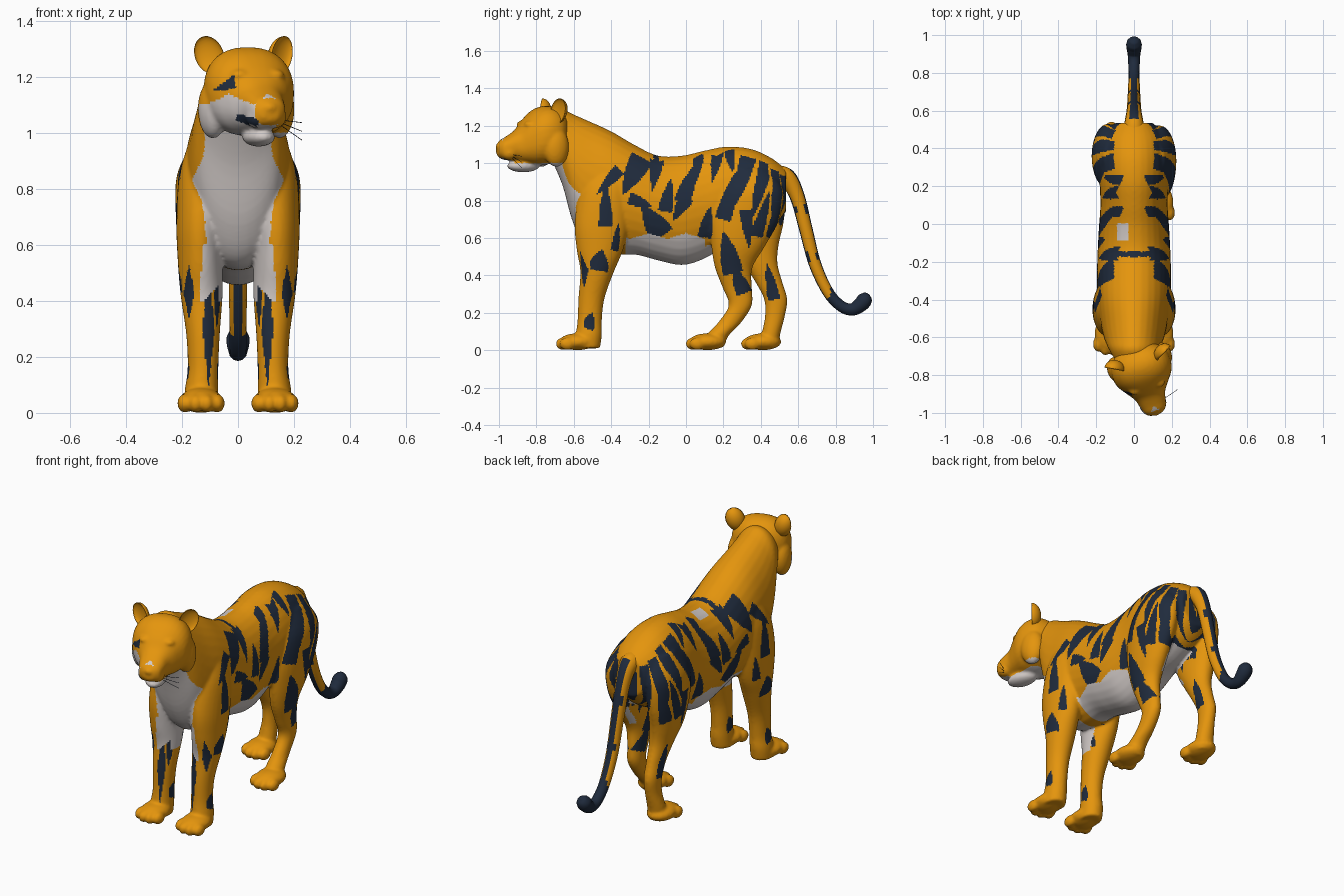
import bpy, bmesh, math
from mathutils import Matrix, Vector


def material(name, rgb):
    m = bpy.data.materials.new(name)
    m.diffuse_color = (*rgb, 1)
    return m


MATS = [material("orange fur", (0.78, 0.30, 0.004)),
        material("dark stripe", (0.014, 0.024, 0.046)),
        material("pale fur", (0.64, 0.59, 0.57))]
ORANGE, DARK, PALE = 0, 1, 2


# ---------- helpers ----------
def spline(keys, steps=5):
    """Smoothly interpolate a list of equal-length tuples."""
    out = []
    for i in range(len(keys) - 1):
        p0, p1, p2 = keys[max(i - 1, 0)], keys[i], keys[i + 1]
        p3 = keys[min(i + 2, len(keys) - 1)]
        for s in range(steps):
            t = s / steps
            out.append([0.5 * (2 * b + (c - a) * t + (2 * a - 5 * b + 4 * c - d) * t * t
                               + (3 * b - a - 3 * c + d) * t ** 3)
                        for a, b, c, d in zip(p0, p1, p2, p3)])
    return out + [list(keys[-1])]


def loft(bm, rings, power=1.0, n=32):
    """Closed skin over rings given as (centre, axis_a, axis_b); power < 1 squares the rings."""
    def sq(v):
        return math.copysign(abs(v) ** power, v)
    loops = []
    for c, a, b in rings:
        loops.append([bm.verts.new(c + a * sq(math.cos(2 * math.pi * k / n)) + b * sq(math.sin(2 * math.pi * k / n)))
                      for k in range(n)])
    faces = [bm.faces.new(loops[0][::-1]), bm.faces.new(loops[-1])]
    for p, q in zip(loops, loops[1:]):
        faces += [bm.faces.new((p[k], p[(k + 1) % n], q[(k + 1) % n], q[k])) for k in range(n)]
    bmesh.ops.recalc_face_normals(bm, faces=faces)


def long_loft(bm, keys, power=1.0):
    """Keys (y, bottom, top, half width): rings facing along y."""
    loft(bm, [(Vector((0, y, (lo + hi) / 2)), Vector((w, 0, 0)), Vector((0, 0, (hi - lo) / 2)))
              for y, lo, hi, w in spline(keys)], power)


def leg_loft(bm, side, keys):
    """Keys (x, y, z, half width, half depth): horizontal rings."""
    loft(bm, [(Vector((side * x, y, z)), Vector((rx, 0, 0)), Vector((0, ry, 0)))
              for x, y, z, rx, ry in spline(keys)])


def ball(bm, c, r):
    return bmesh.ops.create_uvsphere(bm, u_segments=24, v_segments=14, radius=1,
                                     matrix=Matrix.Translation(c) @ Matrix.Diagonal((*r, 1)))["verts"]


def paw(bm, x, y):
    ball(bm, (x, y, 0.045), (0.077, 0.1, 0.045))
    for dx, dy in ((-0.058, 0.02), (-0.02, 0), (0.02, 0), (0.058, 0.02)):
        ball(bm, (x + dx, y - 0.075 + dy, 0.034), (0.027, 0.042, 0.034))


def bake(ob, rule):
    """Apply modifiers, then colour faces by rule."""
    dg = bpy.context.evaluated_depsgraph_get()
    me = bpy.data.meshes.new_from_object(ob.evaluated_get(dg))
    ob.modifiers.clear()
    ob.data = me
    me.materials.clear()
    for m in MATS:
        me.materials.append(m)
    for p in me.polygons:
        p.material_index = rule(p.center, p.normal)
    me.shade_smooth()


def finish(bm, name, rule, voxel=None):
    """Make an object and optionally fuse its shells."""
    me = bpy.data.meshes.new(name)
    bm.to_mesh(me)
    bm.free()
    ob = bpy.data.objects.new(name, me)
    bpy.context.collection.objects.link(ob)
    if voxel:
        r = ob.modifiers.new("fuse", "REMESH")
        r.mode, r.voxel_size = "VOXEL", voxel
        s = ob.modifiers.new("soften", "SMOOTH")
        s.factor, s.iterations = 0.5, 7
    bake(ob, rule)


# ---------- fur pattern ----------
# stripe wedges on the flank: wide end (y, z), point (y, z), width
WEDGES = [(-.43, .67, -.43, .90, .07), (-.36, .96, -.48, .83, .06), (-.24, 1.02, -.34, .83, .11),
          (-.30, .81, -.18, .77, .06), (-.13, .62, -.24, .78, .12), (-.15, 1.04, -.18, .85, .07),
          (-.11, .75, -.08, .92, .07), (-.02, .80, .06, 1.01, .08), (.0, .81, -.07, .69, .07),
          (.07, 1.04, .05, .89, .05), (.10, .61, .13, .77, .07), (.17, 1.06, .14, .90, .06),
          (.20, .71, .27, .96, .08), (.25, .42, .20, .64, .10), (.23, 1.07, .25, .95, .05),
          (.33, 1.02, .26, .77, .08), (.32, .74, .34, .54, .06), (.43, .99, .35, .70, .07),
          (.38, .62, .45, .86, .06), (.52, .95, .46, .69, .08), (.46, .61, .51, .82, .06),
          (.60, .92, .57, .64, .07), (.69, .70, .66, .92, .06), (-.47, .43, -.45, .54, .10),
          (-.53, .12, -.50, .20, .07), (-.38, .54, -.36, .68, .04), (.31, .31, .25, .45, .08),
          (.47, .28, .43, .47, .06)]


def tri(t):
    return abs((t % 1) * 2 - 1)


def in_wedge(y, z):
    for y0, z0, y1, z1, w in WEDGES:
        dy, dz = y1 - y0, z1 - z0
        ln = math.hypot(dy, dz)
        t = ((y - y0) * dy + (z - z0) * dz) / ln ** 2
        if -0.05 < t < 1 and abs((y - y0) * dz - (z - z0) * dy) / ln < 0.54 * w * (1 - t ** 2):
            return True
    return False


def body_rule(c, n):
    x, y, z = c
    ax = abs(x)
    # chest, inner forelegs, belly, groin and a patch on the back
    chest = max(0.15 - 0.3 * abs(z - 0.83), 0.105) + 0.015 * tri(z * 6)
    if y < -0.53 and 0.6 < z < 1.05 and ax < chest and n.y < 0.3:
        return PALE
    if y < -0.4 and 0.4 < z <= 0.6 and n.y < 0.3:
        if abs(ax - 0.03 - 0.5 * (0.6 - z)) < 0.095 * (z - 0.38) / 0.22 or ax < 0.07:
            return PALE
    if -0.32 < y < 0.13 and 0.43 < z < 0.595 + 0.03 * tri(y * 5) and (y < 0.1 or ax < 0.1):
        return PALE
    if 0.1 < y < 0.42 and z > 0.48 and n.z < -0.25 and ax < 0.11:
        return PALE
    if abs(x + 0.06) < 0.03 and abs(y + 0.04) < 0.045 and z > 0.9:
        return PALE
    # streaks down the front of the forelegs
    if y < -0.3 and z < 0.55 and n.y < -0.35:
        for cx, cz, w, h in ((0.105, 0.3, 0.022, 0.21), (0.175, 0.43, 0.02, 0.1), (0.075, 0.4, 0.012, 0.1)):
            if abs(ax - cx) < w * (1 - abs(z - cz) / h):
                return DARK
        return ORANGE
    # flank stripes, wrapped round the rump and kept off the spine
    if y > -0.2 and n.z > 0.6 and ax < 0.055 + 0.04 * tri(y * 6):
        return DARK if abs(y + 0.16) < 0.013 else ORANGE
    wrap = min(max((y - 0.38) * 8, 0), 1) * max(0.17 - ax, 0) if z > 0.5 else 0
    return DARK if in_wedge(y + wrap, z) else ORANGE


# ---------- body: torso and legs fused ----------
bm = bmesh.new()
long_loft(bm, [(-0.72, 1.02, 1.26, 0.10), (-0.66, 0.88, 1.285, 0.135), (-0.60, 0.67, 1.26, 0.16),
               (-0.52, 0.54, 1.225, 0.178), (-0.40, 0.51, 1.17, 0.193), (-0.27, 0.51, 1.095, 0.196),
               (-0.15, 0.48, 1.04, 0.193), (-0.02, 0.455, 1.04, 0.186), (0.10, 0.49, 1.067, 0.178),
               (0.22, 0.56, 1.088, 0.182), (0.35, 0.60, 1.075, 0.182), (0.46, 0.66, 1.025, 0.16),
               (0.535, 0.74, 0.965, 0.10)])
for side in (-1, 1):
    leg_loft(bm, side, [(0.10, -0.42, 0.98, 0.07, 0.10), (0.12, -0.43, 0.85, 0.09, 0.14),
                        (0.135, -0.45, 0.68, 0.085, 0.145), (0.135, -0.46, 0.54, 0.08, 0.125),
                        (0.13, -0.475, 0.42, 0.075, 0.09), (0.125, -0.505, 0.28, 0.06, 0.07),
                        (0.125, -0.515, 0.16, 0.055, 0.065), (0.13, -0.52, 0.08, 0.06, 0.07),
                        (0.13, -0.53, 0.01, 0.06, 0.07)])
    paw(bm, side * 0.132, -0.58)
# forward hind leg
leg_loft(bm, 1, [(0.09, 0.34, 0.97, 0.07, 0.11), (0.13, 0.345, 0.85, 0.088, 0.175),
                 (0.14, 0.315, 0.70, 0.082, 0.185), (0.135, 0.28, 0.56, 0.075, 0.145),
                 (0.125, 0.255, 0.44, 0.06, 0.10), (0.12, 0.275, 0.33, 0.046, 0.078),
                 (0.12, 0.29, 0.24, 0.043, 0.062), (0.12, 0.235, 0.15, 0.043, 0.062),
                 (0.125, 0.17, 0.08, 0.05, 0.06), (0.125, 0.14, 0.015, 0.05, 0.06)])
paw(bm, 0.132, 0.115)
# rearward hind leg
leg_loft(bm, -1, [(0.09, 0.36, 0.97, 0.07, 0.10), (0.13, 0.36, 0.85, 0.088, 0.165),
                  (0.14, 0.36, 0.70, 0.082, 0.165), (0.135, 0.37, 0.56, 0.075, 0.125),
                  (0.125, 0.40, 0.46, 0.06, 0.09), (0.12, 0.445, 0.36, 0.046, 0.072),
                  (0.12, 0.48, 0.27, 0.043, 0.062), (0.12, 0.475, 0.18, 0.042, 0.053),
                  (0.125, 0.455, 0.09, 0.05, 0.05), (0.125, 0.44, 0.015, 0.05, 0.05)])
paw(bm, -0.132, 0.41)
finish(bm, "body", body_rule, 0.0082)

# ---------- head, turned to one side ----------
TURN = Matrix.Translation((0.012, -0.68, 0)) @ Matrix.Rotation(math.radians(18), 4, "Z")
UNTURN = TURN.inverted()


def head_rule(c, n):
    x, y, z = UNTURN @ c
    if y < -0.08 and -0.16 < x < -0.09 and abs(z - 1.165 - 0.55 * (x + 0.125)) < 0.35 * (x + 0.16):
        return DARK    # brow mark
    if y < -0.2 and abs(x + 0.065) < 0.024 and abs(z - 1.045 + 0.5 * (x + 0.065)) < 0.012:
        return DARK    # mouth corner
    if z < 1.0 and y > -0.30 and n.z < 0.6:
        return PALE    # jaw
    if x < 0.03 and z < 1.10 + 0.04 * tri(x * 9) and -0.325 < y < -0.05:
        return PALE    # cheek and muzzle side
    return ORANGE


bm = bmesh.new()
long_loft(bm, [(0.03, 1.06, 1.25, 0.09), (-0.02, 1.01, 1.293, 0.145), (-0.08, 0.99, 1.306, 0.162),
               (-0.14, 0.99, 1.285, 0.152), (-0.195, 1.0, 1.235, 0.115), (-0.24, 1.01, 1.18, 0.083),
               (-0.29, 1.02, 1.145, 0.07), (-0.325, 1.025, 1.125, 0.058), (-0.345, 1.045, 1.10, 0.03)], 0.85)
ball(bm, (0, -0.20, 0.985), (0.055, 0.09, 0.034))               # lower jaw
for s in (-1, 1):
    ball(bm, (s * 0.125, -0.055, 1.085), (0.052, 0.07, 0.105))   # cheek ruff
    ball(bm, (s * 0.030, -0.285, 1.055), (0.043, 0.05, 0.040))   # muzzle pad
    ball(bm, (s * 0.065, -0.185, 1.205), (0.035, 0.03, 0.022))   # brow
ball(bm, (0, -0.335, 1.09), (0.026, 0.018, 0.018))              # nose
bm.transform(TURN)
finish(bm, "head", head_rule, 0.0078)

# ---------- ears: cupped ovals ----------
for s, name in ((-1, "right_ear"), (1, "left_ear")):
    bm = bmesh.new()
    for v in ball(bm, (0, 0, 0), (0.052, 0.05, 0.07)):
        if v.co.y < 0:
            v.co.y *= -0.45
    bm.transform(TURN @ Matrix.Translation((s * 0.137, -0.05, 1.278)) @ Matrix.Rotation(s * 0.5, 4, "Z")
                 @ Matrix.Rotation(s * 0.4, 4, "Y"))
    finish(bm, name, lambda c, n: ORANGE)


# ---------- tail and whiskers: swept curves ----------
def sweep(name, points, rule):
    """Points are (x, y, z, radius)."""
    cu = bpy.data.curves.new(name + "_path", "CURVE")
    cu.dimensions, cu.bevel_depth, cu.bevel_resolution = "3D", 1, 4
    cu.use_fill_caps = True
    fine = spline(points, 10)
    sp = cu.splines.new("POLY")
    sp.points.add(len(fine) - 1)
    for p, (x, y, z, r) in zip(sp.points, fine):
        p.co, p.radius = (x, y, z, 1), r
    path = bpy.data.objects.new(name + "_path", cu)
    bpy.context.collection.objects.link(path)
    me = bpy.data.meshes.new_from_object(path.evaluated_get(bpy.context.evaluated_depsgraph_get()))
    bpy.data.objects.remove(path)
    ob = bpy.data.objects.new(name, me)
    bpy.context.collection.objects.link(ob)
    bake(ob, rule)


def tail_rule(c, n):
    if c.y > 0.77:
        return DARK
    return DARK if c.y > 0.55 and abs(n.x) < 0.3 + 0.5 * tri(c.z * 4) else ORANGE


sweep("tail", [(0, 0.47, 0.93, 0.06), (0, 0.54, 0.92, 0.05), (0, 0.595, 0.82, 0.04), (0, 0.64, 0.65, 0.036),
               (0, 0.69, 0.46, 0.033), (0, 0.76, 0.31, 0.03), (0, 0.83, 0.235, 0.03), (0, 0.89, 0.218, 0.033),
               (0, 0.935, 0.245, 0.04), (0, 0.957, 0.272, 0.04), (0, 0.97, 0.292, 0.026), (0, 0.976, 0.30, 0.008)],
      tail_rule)

for k in range(3):
    pts = [TURN @ Vector((0.06 + d, -0.28 + 0.3 * d, 1.045 - 0.01 * k - d * (0.1 + 0.25 * k)))
           for d in (0, 0.04, 0.085)]
    sweep(f"whisker_{k + 1}", [(*p, 0.0012) for p in pts], lambda c, n: DARK)
